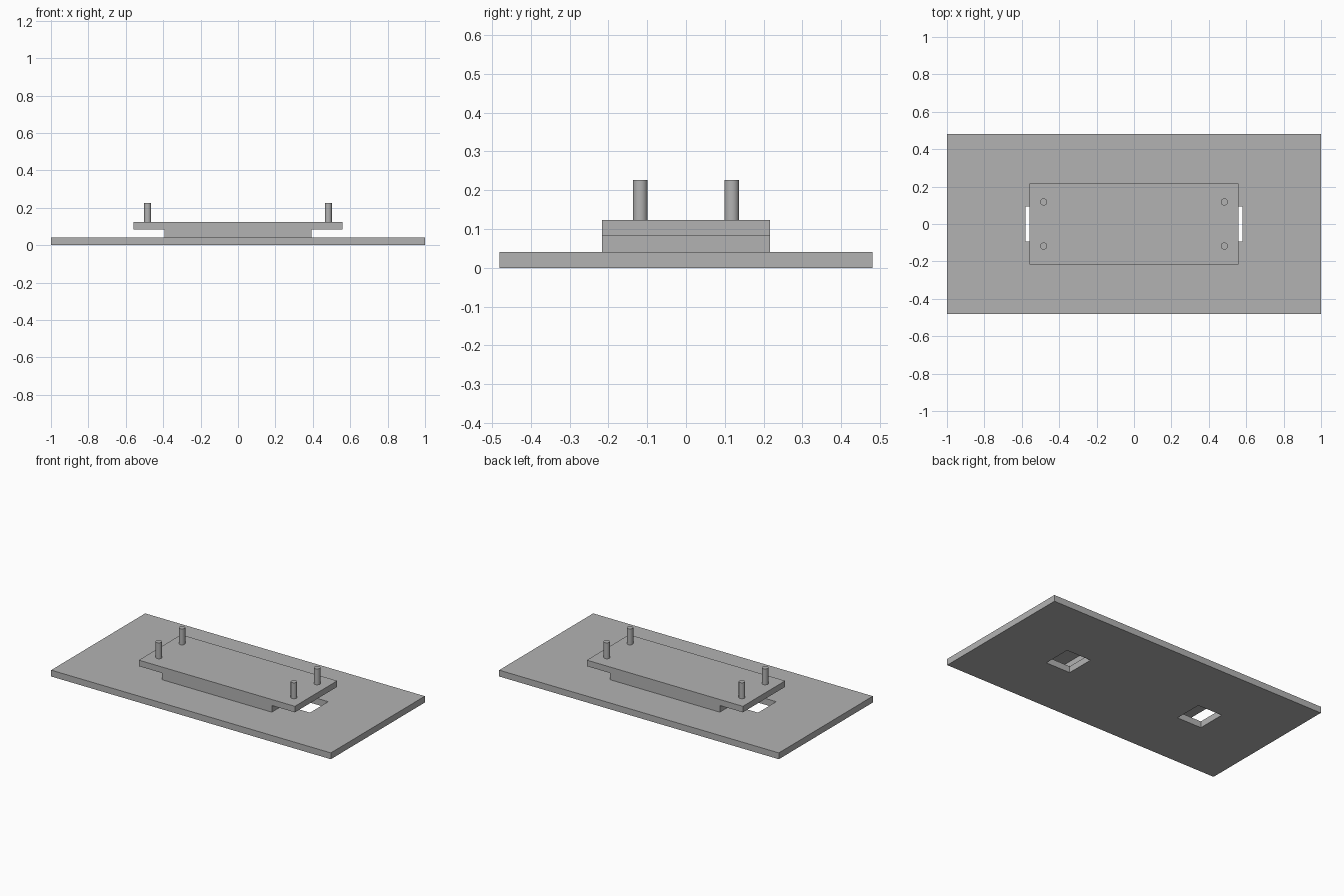
import bpy
import bmesh

old = bpy.data.objects.get("Cube")
if old:
    bpy.data.objects.remove(old, do_unlink=True)

grey = bpy.data.materials.new("plain grey")
grey.use_nodes = True
colour = (0.45, 0.45, 0.45, 1)
grey.diffuse_color = colour
grey.node_tree.nodes["Principled BSDF"].inputs["Base Color"].default_value = colour

BASE_TOP, STEP, CAP_TOP, PIN_TOP = 0.041, 0.084, 0.123, 0.226


def finish(name, bm):
    """Turn a bmesh into a named grey object."""
    bmesh.ops.recalc_face_normals(bm, faces=bm.faces)
    mesh = bpy.data.meshes.new(name)
    bm.to_mesh(mesh)
    bm.free()
    mesh.materials.append(grey)
    obj = bpy.data.objects.new(name, mesh)
    bpy.context.collection.objects.link(obj)
    return obj


def prism(name, profile, depth):
    """Extrude an x-z profile along y, centred on y = 0."""
    bm = bmesh.new()
    face = bm.faces.new([bm.verts.new((x, -depth / 2, z)) for x, z in profile])
    side = bmesh.ops.extrude_face_region(bm, geom=[face])["geom"]
    verts = [v for v in side if isinstance(v, bmesh.types.BMVert)]
    bmesh.ops.translate(bm, verts=verts, vec=(0, depth, 0))
    return finish(name, bm)


def box(name, x0, x1, depth, z0, z1):
    return prism(name, [(x0, z0), (x1, z0), (x1, z1), (x0, z1)], depth)


# Base plate with a rectangular slot under each overhang
base = box("base_plate", -1, 1, 0.96, 0, BASE_TOP)
bpy.context.view_layer.objects.active = base
for side in (-1, 1):
    cutter = box("slot_cutter", *sorted((side * 0.405, side * 0.58)), 0.186, -0.1, 0.1)
    cutter.hide_render = True
    cut = base.modifiers.new("slot", "BOOLEAN")
    cut.operation = "DIFFERENCE"
    cut.solver = "EXACT"
    cut.object = cutter
    bpy.ops.object.modifier_apply(modifier=cut.name)
    bpy.data.objects.remove(cutter, do_unlink=True)

# Raised block with overhanging ends
half = [(0.393, BASE_TOP), (0.393, STEP), (0.558, STEP), (0.558, CAP_TOP)]
prism("stepped_block", half + [(-x, z) for x, z in reversed(half)], 0.432)

# Four upright pins
for x, x_name in ((-0.483, "right"), (0.483, "left")):
    for y, y_name in ((-0.118, "front"), (0.118, "back")):
        bpy.ops.mesh.primitive_cylinder_add(
            vertices=32, radius=0.019, depth=PIN_TOP - CAP_TOP,
            location=(x, y, (PIN_TOP + CAP_TOP) / 2))
        pin = bpy.context.object
        pin.name = f"{y_name}_{x_name}_pin"
        pin.data.materials.append(grey)
        bpy.ops.object.shade_smooth_by_angle()
